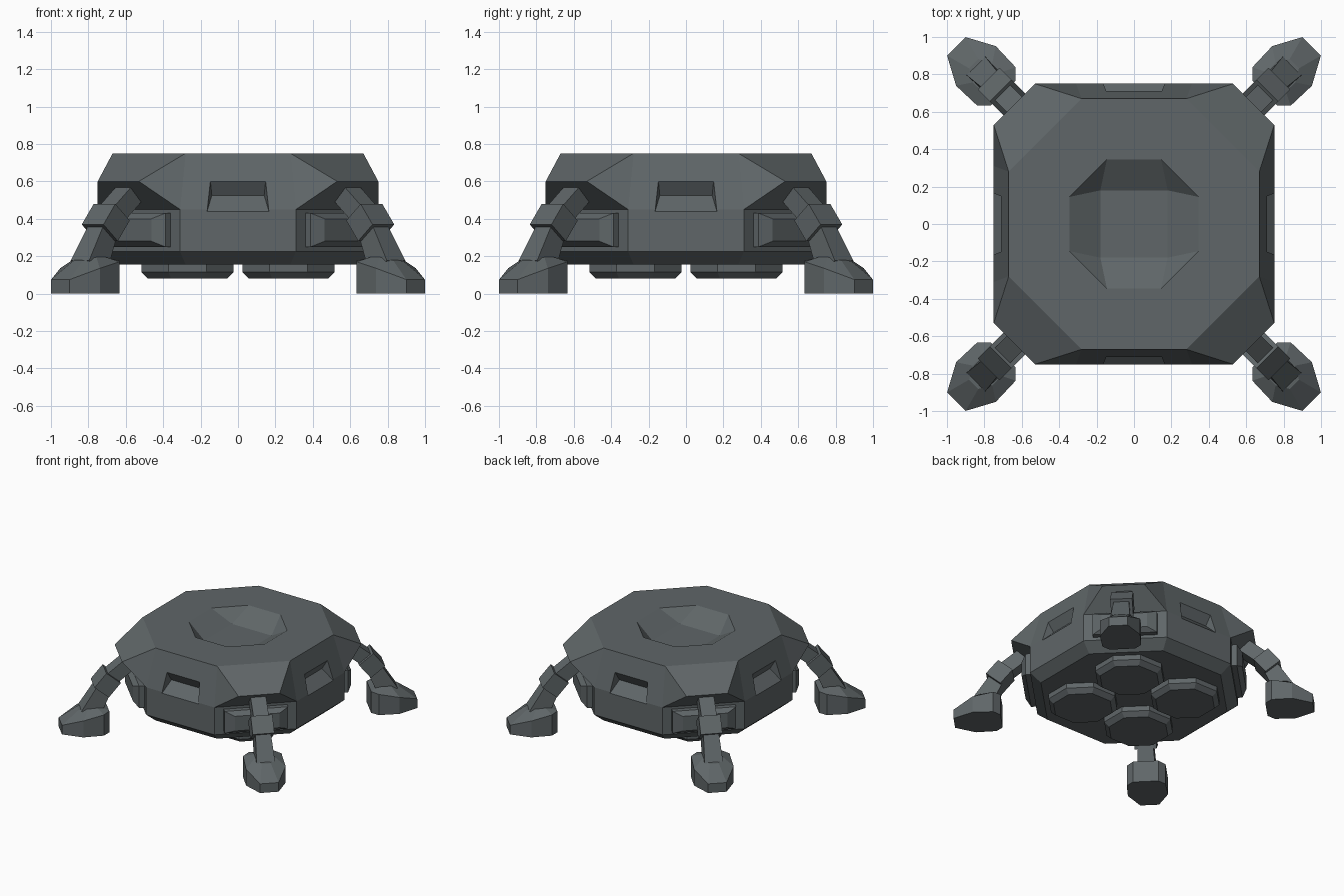
import bpy, bmesh, math
from mathutils import Vector, Matrix

if "Cube" in bpy.data.objects:
    bpy.data.objects.remove(bpy.data.objects["Cube"])

grey = bpy.data.materials.new("dark_grey_metal")
grey.diffuse_color = (0.115, 0.133, 0.139, 1)
grey.use_nodes = True
grey.node_tree.nodes["Principled BSDF"].inputs["Base Color"].default_value = grey.diffuse_color


def finish(bm, name, angle=0.0):
    """Turn a bmesh into a named object, rotated about z."""
    bmesh.ops.recalc_face_normals(bm, faces=bm.faces[:])
    bmesh.ops.rotate(bm, verts=bm.verts[:], cent=(0, 0, 0),
                     matrix=Matrix.Rotation(angle, 3, 'Z'))
    me = bpy.data.meshes.new(name)
    bm.to_mesh(me)
    bm.free()
    me.materials.append(grey)
    ob = bpy.data.objects.new(name, me)
    bpy.context.collection.objects.link(ob)
    return ob


def hull(points, name, angle=0.0):
    bm = bmesh.new()
    vs = [bm.verts.new(p) for p in points]
    bmesh.ops.convex_hull(bm, input=vs)
    bmesh.ops.delete(bm, geom=[v for v in bm.verts if not v.link_faces], context='VERTS')
    bmesh.ops.dissolve_limit(bm, angle_limit=0.01, verts=bm.verts[:], edges=bm.edges[:])
    return finish(bm, name, angle)


def loft(loops, name, angle=0.0):
    bm = bmesh.new()
    rows = [[bm.verts.new(p) for p in lp] for lp in loops]
    n = len(rows[0])
    for a, b in zip(rows, rows[1:]):
        for i in range(n):
            j = (i + 1) % n
            bm.faces.new((a[i], a[j], b[j], b[i]))
    bm.faces.new(rows[0])
    bm.faces.new(rows[-1])
    return finish(bm, name, angle)


def octagon(a, b, z):
    """Eight points; even edges lie on the sides, odd edges on the corners."""
    return [(-a, -b, z), (a, -b, z), (b, -a, z), (b, a, z),
            (a, b, z), (-a, b, z), (-b, a, z), (-b, -a, z)]


def beam(p, q, w0, h0, w1, h1, name, angle):
    """Tapered square bar in the leg's r-z plane."""
    p, q = Vector(p), Vector(q)
    d = (q - p).normalized()
    up = Vector((-d.z, 0, d.x))
    side = Vector((0, 1, 0))
    loops = [[c + side * sx * w + up * sy * h
              for sx, sy in ((-1, -1), (1, -1), (1, 1), (-1, 1))]
             for c, w, h in ((p, w0, h0), (q, w1, h1))]
    return loft(loops, name, angle)


# Hull: octagon with overhanging corner facets
bm = bmesh.new()
L = [[bm.verts.new(p) for p in octagon(a, b, z)] for a, b, z in
     ((.28, .67, .75), (.53, .75, .60), (.31, .75, .45), (.31, .75, .225), (.28, .67, .155))]
for i in range(8):
    j = (i + 1) % 8
    if i % 2 == 0:      # sides: flat panel plus two corner triangles
        bm.faces.new((L[0][i], L[0][j], L[2][j], L[2][i]))
        bm.faces.new((L[0][i], L[2][i], L[1][i]))
        bm.faces.new((L[0][j], L[1][j], L[2][j]))
    else:
        for k in (0, 1):
            bm.faces.new((L[k][i], L[k][j], L[k + 1][j], L[k + 1][i]))
    for k in (2, 3):
        bm.faces.new((L[k][i], L[k][j], L[k + 1][j], L[k + 1][i]))
bm.faces.new(L[0])
bm.faces.new(L[4])
body = finish(bm, "hull_body")

# Cutters: side slots and the dish in the roof
slot = [(s * x, y, z) for s in (-1, 1) for x, y, z in
        ((.165, -.75, .44), (.165, -.9, .44), (.148, -.7125, .605),
         (.148, -.9, .605), (.14, -.665, .525))]
cutters = [hull(slot, "slot_cutter", k * math.pi / 2) for k in range(4)]
dish = octagon(.145, .345, .75) + octagon(.145, .345, .85)
dish += [(x, y, .65) for x in (-.18, .18) for y in (-.18, .18)]
cutters.append(hull(dish, "dish_cutter"))
bpy.context.view_layer.objects.active = body
for c in cutters:
    c.hide_render = True
    m = body.modifiers.new("cut", 'BOOLEAN')
    m.operation = 'DIFFERENCE'
    m.solver = 'EXACT'
    m.object = c
    bpy.ops.object.modifier_apply(modifier=m.name)
for c in cutters:
    bpy.data.objects.remove(c)

# Four octagonal thruster pads underneath
for x in (-.27, .27):
    for y in (-.27, .27):
        loops = [[(x + px, y + py, z) for px, py, z in octagon(r * .4142, r, z)]
                 for r, z in ((.247, .17), (.247, .115), (.212, .08))]
        loft(loops, "thruster_pad")

# Legs and corner panels, one set per corner
for k in range(4):
    ang = math.pi / 4 + k * math.pi / 2

    # Raised corner block
    def rect(r, t, z0, z1):
        return [(r, -t, z0), (r, t, z0), (r, t, z1), (r, -t, z1)]
    loft([rect(.74, .24, .25, .43), rect(.79, .24, .25, .43),
          rect(.825, .17, .28, .40)], "corner_block", ang)

    # Upper arm, knee, lower strut
    beam((.79, 0, .56), (1.0, 0, .39), .058, .055, .058, .055, "upper_arm", ang)
    beam((.955, 0, .435), (1.045, 0, .325), .082, .07, .082, .07, "knee_joint", ang)
    beam((1.0, 0, .38), (1.13, 0, .14), .055, .055, .07, .075, "lower_strut", ang)

    # Foot: octagonal sole, walls rising to the heel, sloped top
    half = [(.99, .095, .175), (1.04, .145, .17), (1.195, .15, .135), (1.343, .07, .075)]
    ring = half + [(r, -t, z) for r, t, z in reversed(half)]
    sole = [(r, t, 0) for r, t, z in ring]
    cap = [(1.105 + (r - 1.105) * .45, t * .5, .195 - max(0, r - 1.2) * .15) for r, t, z in ring]
    loft([sole, ring, cap], "foot", ang)
